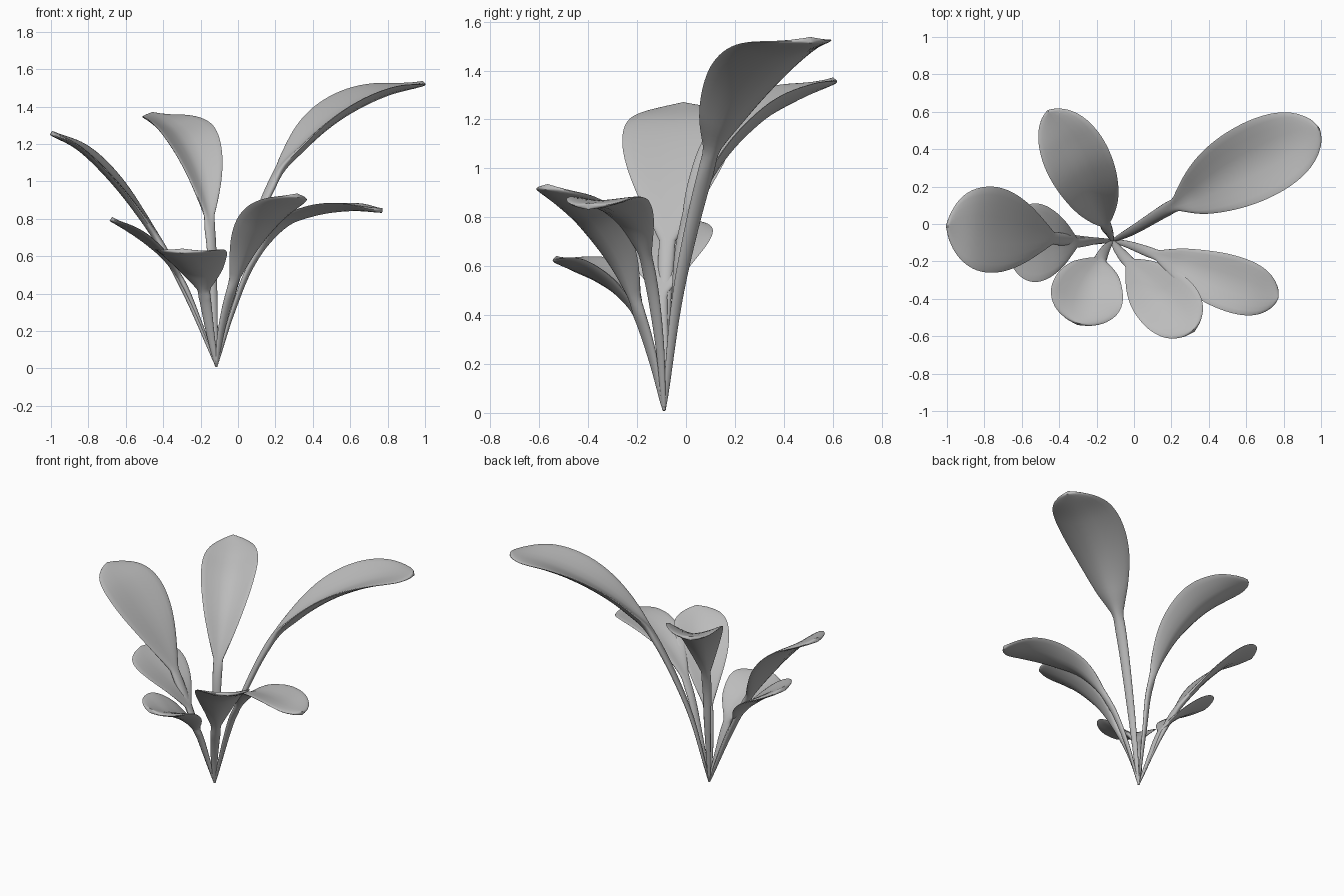
import bpy, bmesh
from math import sin, cos, pi, radians
from mathutils import Vector, Matrix

if "Cube" in bpy.data.objects:
    bpy.data.objects.remove(bpy.data.objects["Cube"])

grey = bpy.data.materials.new("leaf_grey")
grey.use_nodes = True
COLOUR = (0.5, 0.5, 0.5, 1)
grey.diffuse_color = COLOUR
grey.node_tree.nodes["Principled BSDF"].inputs["Base Color"].default_value = COLOUR

ROOT = (-0.115, -0.09, 0.01)
SIDES, STEPS = 20, 8


def spline(points, t):
    """Point on a smooth curve through the given points."""
    i = min(int(t), len(points) - 2)
    f = t - i
    p1, p2 = points[i], points[i + 1]
    p0 = points[i - 1] if i > 0 else p1 * 2 - p2
    p3 = points[i + 2] if i + 2 < len(points) else p2 * 2 - p1
    return 0.5 * (2 * p1 + (p2 - p0) * f + (2 * p0 - 5 * p1 + 4 * p2 - p3) * f * f
                  + (3 * p1 - p0 - 3 * p2 + p3) * f ** 3)


def leaf(name, path, half_width, stem, cup, roll=0, swell=1.1, taper=0.55):
    """Loft a flat stem that widens into a cupped blade after its third point."""
    pts = [Vector(ROOT)] + [Vector(p) for p in path]
    last = len(pts) - 1
    heading = pts[-1] - pts[2]
    side0 = Vector((-heading.y, heading.x, 0)).normalized()
    peak = swell / (swell + taper)
    top = peak ** swell * (1 - peak) ** taper
    stations = [i / STEPS for i in range(last * STEPS)]
    stations += [last - e for e in (0.08, 0.04, 0.012, 0.001)]

    bm = bmesh.new()
    rings = []
    for t in stations:
        centre = spline(pts, t)
        tangent = (spline(pts, min(t + 0.03, last)) - spline(pts, max(t - 0.03, 0))).normalized()
        b = max(0, (t - 2) / (last - 2))
        blade = b ** swell * (1 - b) ** taper / top
        r = stem * (0.2 + 0.8 * min(t / 2, 1) ** 0.7)
        w = max(half_width * blade, r * (1 - b) ** 0.5)
        thick = 0.6 * r * (1 - b) + 0.013 * b
        side = Matrix.Rotation(radians(roll) * min(1, b * 2), 3, tangent) @ side0
        side = (side - tangent * side.dot(tangent)).normalized()
        normal = tangent.cross(side)
        ring = []
        for k in range(SIDES):
            a = 2 * pi * k / SIDES
            u = cos(a)
            lift = cup * blade * (1 - b ** 4) * abs(u) ** 1.5 + thick * sin(a)
            ring.append(bm.verts.new(centre + side * w * u + normal * lift))
        rings.append(ring)
    for low, high in zip(rings, rings[1:]):
        for k in range(SIDES):
            j = (k + 1) % SIDES
            bm.faces.new((low[k], low[j], high[j], high[k]))
    bm.faces.new(rings[0])
    bm.faces.new(rings[-1])
    bmesh.ops.recalc_face_normals(bm, faces=bm.faces)
    mesh = bpy.data.meshes.new(name)
    bm.to_mesh(mesh)
    bm.free()
    mesh.materials.append(grey)
    obj = bpy.data.objects.new(name, mesh)
    bpy.context.collection.objects.link(obj)
    bpy.ops.object.select_all(action="DESELECT")
    obj.select_set(True)
    bpy.context.view_layer.objects.active = obj
    bpy.ops.object.shade_smooth_by_angle(angle=radians(50))


# Tall leaves
leaf("tall_left_leaf",
     [(0.0, -0.03, 0.5), (0.18, 0.08, 0.98), (0.34, 0.165, 1.18), (0.53, 0.275, 1.34),
      (0.76, 0.395, 1.46), (0.99, 0.51, 1.525)], 0.21, 0.036, 0.08, roll=1)
leaf("tall_right_leaf",
     [(-0.26, -0.09, 0.36), (-0.4, -0.08, 0.64), (-0.55, -0.06, 0.86), (-0.7, -0.04, 1.04),
      (-0.85, -0.02, 1.18), (-1.0, -0.01, 1.26)], 0.23, 0.034, 0.03, taper=0.62)
leaf("tall_back_leaf",
     [(-0.13, -0.05, 0.4), (-0.15, -0.01, 0.74), (-0.2, 0.12, 1.01), (-0.275, 0.285, 1.19),
      (-0.36, 0.45, 1.29), (-0.46, 0.605, 1.36)], 0.175, 0.03, 0.085, swell=1.0, taper=0.6)

# Short leaves
leaf("short_right_leaf",
     [(-0.2, -0.09, 0.24), (-0.29, -0.1, 0.45), (-0.38, -0.1, 0.58), (-0.48, -0.1, 0.67),
      (-0.58, -0.1, 0.74), (-0.68, -0.1, 0.8)], 0.21, 0.025, 0.04)
leaf("short_front_leaf",
     [(-0.15, -0.13, 0.2), (-0.18, -0.19, 0.39), (-0.21, -0.27, 0.49), (-0.245, -0.36, 0.55),
      (-0.275, -0.45, 0.59), (-0.3, -0.535, 0.63)], 0.195, 0.034, 0.08, swell=0.9)
leaf("middle_front_leaf",
     [(-0.09, -0.13, 0.2), (-0.04, -0.19, 0.4), (0.04, -0.275, 0.6), (0.13, -0.38, 0.75),
      (0.23, -0.48, 0.85), (0.32, -0.57, 0.925)], 0.17, 0.032, 0.06, roll=-3)
leaf("middle_left_leaf",
     [(-0.03, -0.11, 0.3), (0.08, -0.15, 0.57), (0.24, -0.21, 0.76), (0.41, -0.28, 0.83),
      (0.6, -0.345, 0.855), (0.77, -0.4, 0.845)], 0.15, 0.028, 0.04)
